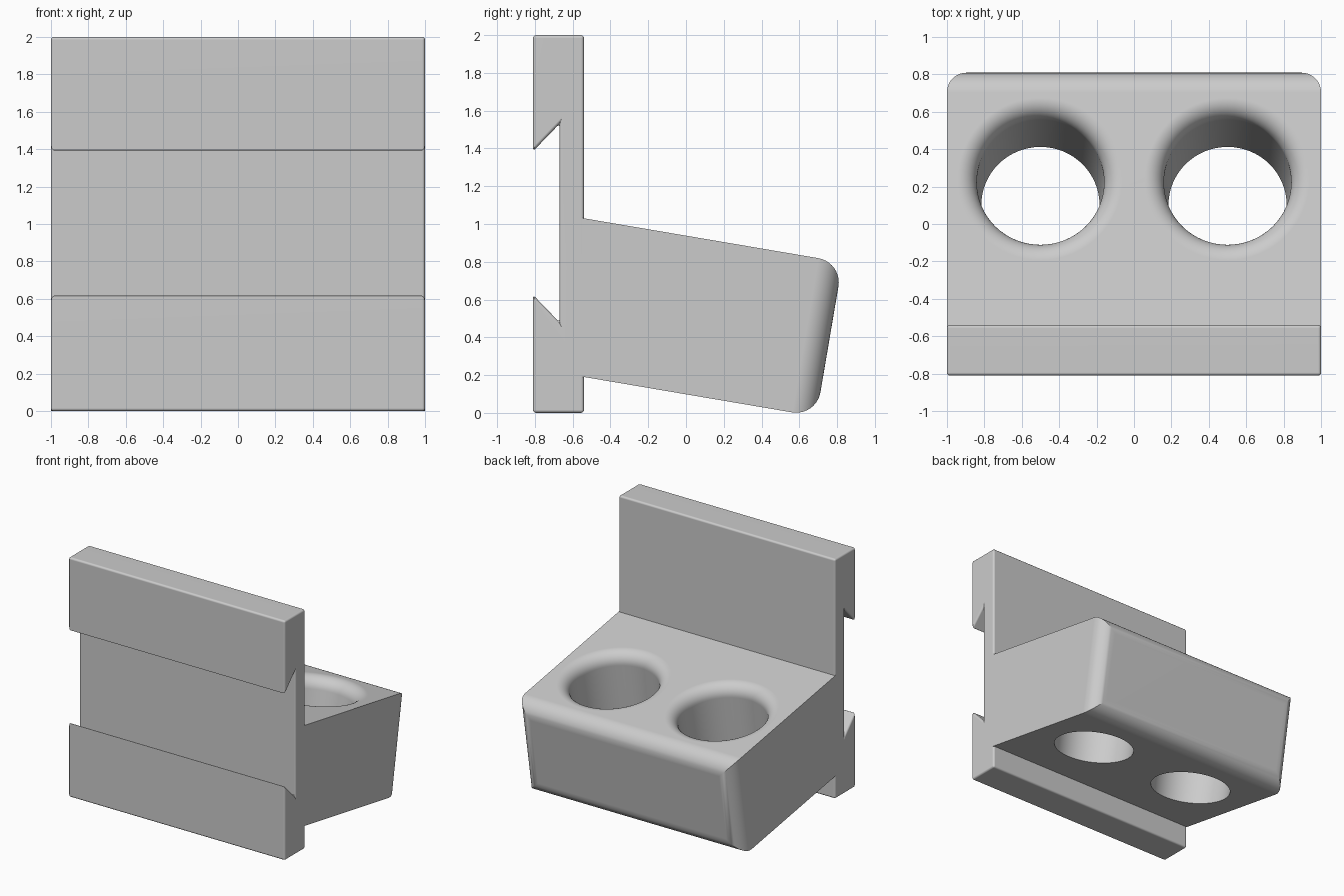
import bpy, bmesh, math
from mathutils import Vector

if "Cube" in bpy.data.objects:
    bpy.data.objects.remove(bpy.data.objects["Cube"], do_unlink=True)

grey = bpy.data.materials.new("plain_grey")
grey.use_nodes = True
colour = (0.6, 0.6, 0.6, 1)
grey.diffuse_color = colour
grey.node_tree.nodes["Principled BSDF"].inputs["Base Color"].default_value = colour


def arc(cx, cy, r, start, end, steps=10):
    """Points on a circular arc, angles in degrees."""
    angles = [math.radians(start + (end - start) * i / steps) for i in range(steps + 1)]
    return [(cx + r * math.cos(a), cy + r * math.sin(a)) for a in angles]


def prism(name, points, depth):
    """Extrude a closed outline of 3D points along the vector depth."""
    bm = bmesh.new()
    face = bm.faces.new([bm.verts.new(p) for p in points])
    out = bmesh.ops.extrude_face_region(bm, geom=[face])
    moved = [g for g in out["geom"] if isinstance(g, bmesh.types.BMVert)]
    bmesh.ops.translate(bm, verts=moved, vec=Vector(depth))
    return finish(name, bm)


def lathe(name, profile, centre, sides=64):
    """Solid of revolution about z from (radius, height) points."""
    bm = bmesh.new()
    rings = [[bm.verts.new((centre[0] + r * math.cos(math.tau * i / sides),
                            centre[1] + r * math.sin(math.tau * i / sides), z))
              for i in range(sides)] for r, z in profile]
    for low, high in zip(rings, rings[1:]):
        for i in range(sides):
            j = (i + 1) % sides
            bm.faces.new((low[i], low[j], high[j], high[i]))
    bm.faces.new(rings[0])
    bm.faces.new(rings[-1])
    return finish(name, bm)


def finish(name, bm):
    bmesh.ops.recalc_face_normals(bm, faces=bm.faces[:])
    mesh = bpy.data.meshes.new(name)
    bm.to_mesh(mesh)
    bm.free()
    mesh.materials.append(grey)
    obj = bpy.data.objects.new(name, mesh)
    bpy.context.collection.objects.link(obj)
    return obj


def activate(obj):
    bpy.ops.object.select_all(action="DESELECT")
    obj.select_set(True)
    bpy.context.view_layer.objects.active = obj


def cut(obj, cutter):
    cutter.hide_render = True
    mod = obj.modifiers.new("cut", "BOOLEAN")
    mod.operation = "DIFFERENCE"
    mod.solver = "EXACT"
    mod.object = cutter
    activate(obj)
    bpy.ops.object.modifier_apply(modifier=mod.name)
    bpy.data.objects.remove(cutter, do_unlink=True)


def smooth(obj):
    activate(obj)
    bpy.ops.object.shade_smooth_by_angle(angle=math.radians(30))
    mod = obj.modifiers.new("even_shading", "WEIGHTED_NORMAL")
    mod.keep_sharp = True


# Upright plate with a dovetail channel across its front
plate_outline = [(-0.81, 0), (-0.54, 0), (-0.54, 2), (-0.81, 2),
                 (-0.81, 1.385), (-0.67, 1.53), (-0.67, 0.48), (-0.81, 0.625)]
plate = prism("mounting_plate", [(-1, y, z) for y, z in plate_outline], (2, 0, 0))
bevel = plate.modifiers.new("soft_edges", "BEVEL")
bevel.width = 0.016
bevel.segments = 3
activate(plate)
bpy.ops.object.modifier_apply(modifier=bevel.name)
smooth(plate)

# Sloping holder block, built level and tilted at the end
tilt = math.atan(0.17)
height, radius = 0.828, 0.13
block_outline = (arc(-radius, radius, radius, -90, 0)
                 + arc(-radius, height - radius, radius, 0, 90)
                 + [(-1.403, height), (-1.263, 0)])
block = prism("holder_block", [(-1, y, z) for y, z in block_outline], (2, 0, 0))

# Rounded upright corners and the two tapered holes with flared rims
flare = 0.1
hole_profile = ([(0.313, -0.1), (0.316, 0)]
                + arc(0.34 + flare, height - flare, flare, 180, 90)
                + [(0.34 + flare, height + 0.1)])
for side in (-1, 1):
    corner = arc(1 - radius, -radius, radius, 0, 90) + [(1 - radius, 0.1), (1.1, 0.1), (1.1, -radius)]
    cut(block, prism("corner_cutter", [(side * x, y, -0.2) for x, y in corner], (0, 0, 1.4)))
    cut(block, lathe("hole_cutter", hole_profile, (side * 0.5, -0.598)))
smooth(block)
block.rotation_euler.x = -tilt
block.location = (0, 0.69, -0.019)
